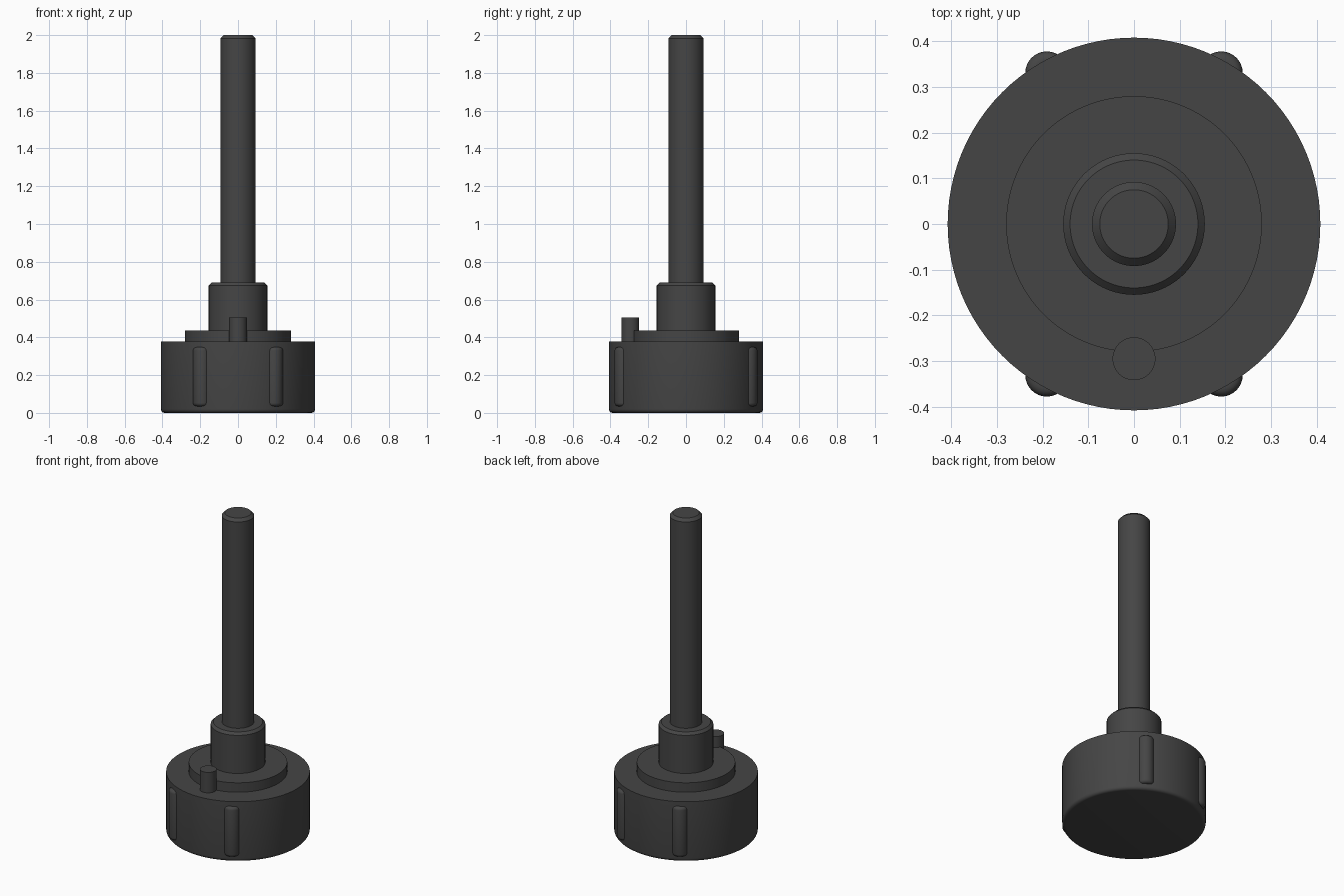
import bpy
import bmesh
import math
from mathutils import Matrix

cube = bpy.data.objects.get("Cube")
if cube:
    bpy.data.objects.remove(cube, do_unlink=True)

# Single dark plastic colour
GREY = (0.06, 0.06, 0.06, 1)
mat = bpy.data.materials.new("dark_grey")
mat.use_nodes = True
mat.diffuse_color = GREY
bsdf = mat.node_tree.nodes["Principled BSDF"]
bsdf.inputs["Base Color"].default_value = GREY


def cylinder(name, radius, bottom, top, x=0, y=0, sides=96,
             bevel_top=0, bevel_bottom=0, segments=1, sharp=30):
    """Upright cylinder with optional bevels on its end rims."""
    bm = bmesh.new()
    bmesh.ops.create_cone(bm, cap_ends=True, segments=sides, radius1=radius,
                          radius2=radius, depth=top - bottom,
                          matrix=Matrix.Translation((0, 0, (top + bottom) / 2)))
    middle = (top + bottom) / 2
    for width, upper in ((bevel_top, True), (bevel_bottom, False)):
        if width:
            rim = [e for e in bm.edges
                   if all((v.co.z > middle) == upper for v in e.verts)]
            bmesh.ops.bevel(bm, geom=rim, offset=width, segments=segments,
                            profile=0.5, affect='EDGES', clamp_overlap=True)
    mesh = bpy.data.meshes.new(name)
    bm.to_mesh(mesh)
    bm.free()
    mesh.materials.append(mat)
    obj = bpy.data.objects.new(name, mesh)
    obj.location = (x, y, 0)
    bpy.context.collection.objects.link(obj)
    bpy.ops.object.select_all(action='DESELECT')
    obj.select_set(True)
    bpy.context.view_layer.objects.active = obj
    bpy.ops.object.shade_smooth_by_angle(angle=math.radians(sharp))
    return obj


# Stacked turned parts
cylinder("base_drum", 0.408, 0, 0.377, bevel_bottom=0.02, segments=4)
cylinder("flange", 0.28, 0.36, 0.436)
cylinder("collar", 0.155, 0.42, 0.69, bevel_top=0.015)
cylinder("shaft", 0.092, 0.66, 2.0, sides=64, bevel_top=0.017)

# Locating pin at the front
cylinder("locating_pin", 0.047, 0.36, 0.505, y=-0.295, sides=48)

# Grip ribs half sunk into the drum wall
for label, angle in (("back_left", 60), ("back_right", 120),
                     ("front_right", 240), ("front_left", 300)):
    a = math.radians(angle)
    cylinder("grip_rib_" + label, 0.047, 0.035, 0.348,
             x=0.382 * math.cos(a), y=0.382 * math.sin(a), sides=32,
             bevel_top=0.018, bevel_bottom=0.018, segments=4)
